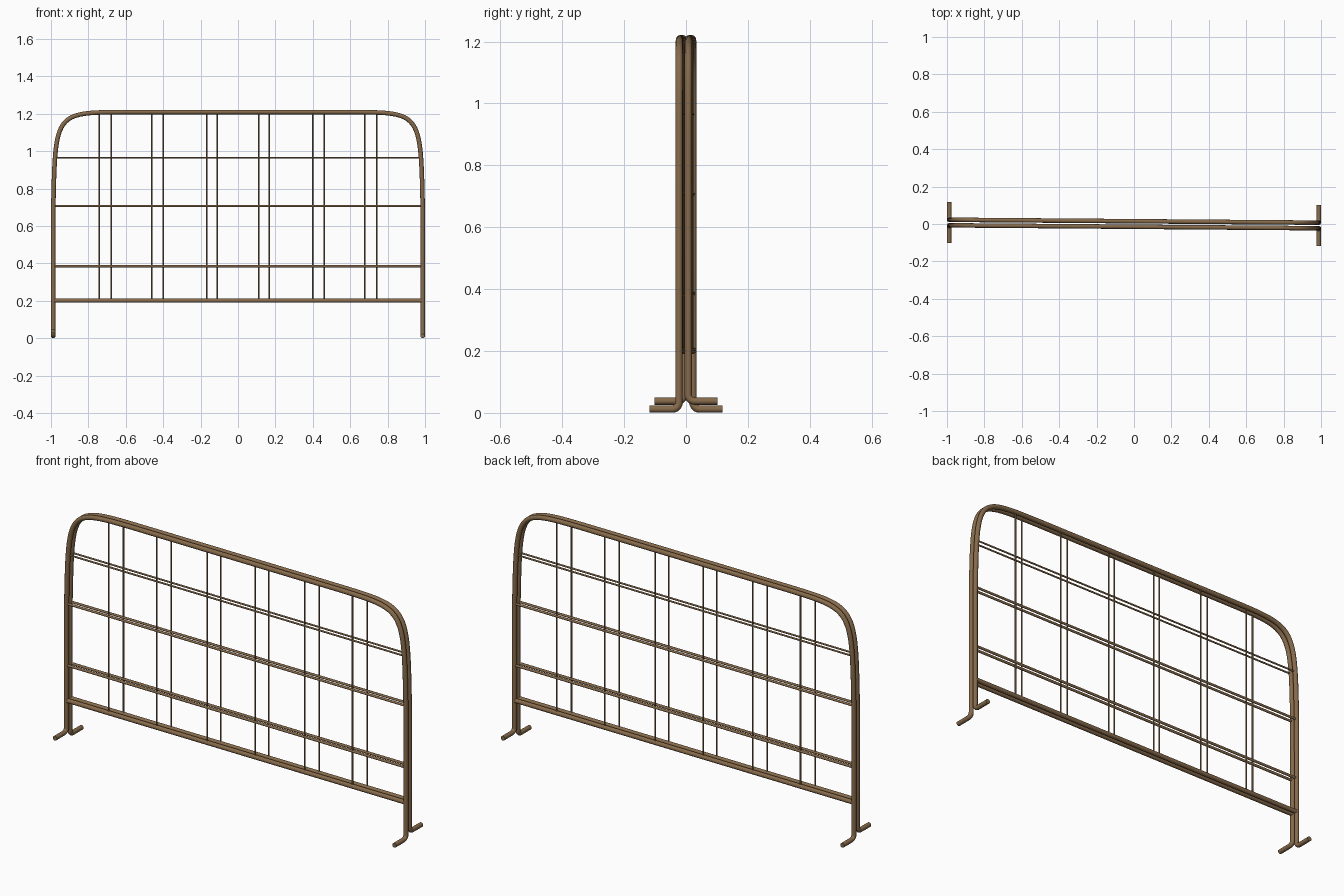
import bpy, math
from mathutils import Vector, Matrix

if "Cube" in bpy.data.objects:
    bpy.data.objects.remove(bpy.data.objects["Cube"])

mat = bpy.data.materials.new("bronze_brown")
mat.diffuse_color = (0.24, 0.145, 0.07, 1)
mat.use_nodes = True
mat.node_tree.nodes["Principled BSDF"].inputs["Base Color"].default_value = mat.diffuse_color

R = 0.012       # main tube radius
W = 0.988       # half width to leg centre
TOP = 1.209
TILT = Matrix.Rotation(-math.atan2(0.0157, 2 * W), 4, 'Z')


def tube(name, pts, radius, matrix, sides=3):
    """Sweep a round tube along points and turn it into a smooth mesh."""
    cu = bpy.data.curves.new(name, 'CURVE')
    cu.dimensions = '3D'
    cu.bevel_depth = radius
    cu.bevel_resolution = sides
    cu.use_fill_caps = True
    sp = cu.splines.new('POLY')
    sp.points.add(len(pts) - 1)
    for p, co in zip(sp.points, pts):
        p.co = (*co, 1)
    tmp = bpy.data.objects.new(name + "_path", cu)
    bpy.context.collection.objects.link(tmp)
    dg = bpy.context.evaluated_depsgraph_get()
    me = bpy.data.meshes.new_from_object(tmp.evaluated_get(dg))
    bpy.data.objects.remove(tmp)
    ob = bpy.data.objects.new(name, me)
    bpy.context.collection.objects.link(ob)
    me.transform(matrix)
    me.materials.clear()
    me.materials.append(mat)
    bpy.ops.object.select_all(action='DESELECT')
    ob.select_set(True)
    bpy.context.view_layer.objects.active = ob
    bpy.ops.object.shade_smooth_by_angle(angle=math.radians(50))
    return ob


def half_frame(side, foot_z):
    """Foot, bend, leg and rounded shoulder, from the foot tip up to the top rail."""
    b = 0.021
    pts = [Vector((side * W, -0.095, foot_z))]
    for i in range(7):
        a = math.pi / 2 * i / 6
        pts.append(Vector((side * W, -b + b * math.sin(a), foot_z + b - b * math.cos(a))))
    c = [Vector((side * x, 0, z)) for x, z in
         ((W, 0.68), (0.976, 1.215), (0.985, TOP - 0.003), (0.60, TOP))]
    for i in range(25):
        t = i / 24
        u = 1 - t
        pts.append(c[0] * u**3 + c[1] * 3 * u * u * t + c[2] * 3 * u * t * t + c[3] * t**3)
    return pts


def barrier(prefix, matrix):
    # bent outer tube: one foot sits low, the other stacks above the twin's foot
    path = half_frame(-1, 0.038) + half_frame(1, 0.0125)[::-1]
    tube(prefix + "_outer_frame", path, R, matrix, 4)
    # horizontal rails
    for name, z, r, x in (("bottom_rail", 0.201, 0.0115, 0.992), ("lower_bar", 0.385, 0.0068, W),
                          ("middle_bar", 0.707, 0.0062, 0.984), ("upper_bar", 0.965, 0.0045, 0.977)):
        tube(f"{prefix}_{name}", [(-x, 0, z), (x, 0, z)], r, matrix)
    # vertical bars
    for i, x in enumerate((-0.741, -0.462, -0.168, 0.110, 0.399, 0.677)):
        tube(f"{prefix}_upright_bar_{i + 1}", [(x, 0, 0.201), (x, 0, TOP)], 0.0038, matrix)


# two identical barriers standing back to back
front = Matrix.Translation((0, -0.0148, 0)) @ TILT
barrier("front_barrier", front)
barrier("back_barrier", Matrix.Rotation(math.pi, 4, 'Z') @ front)
